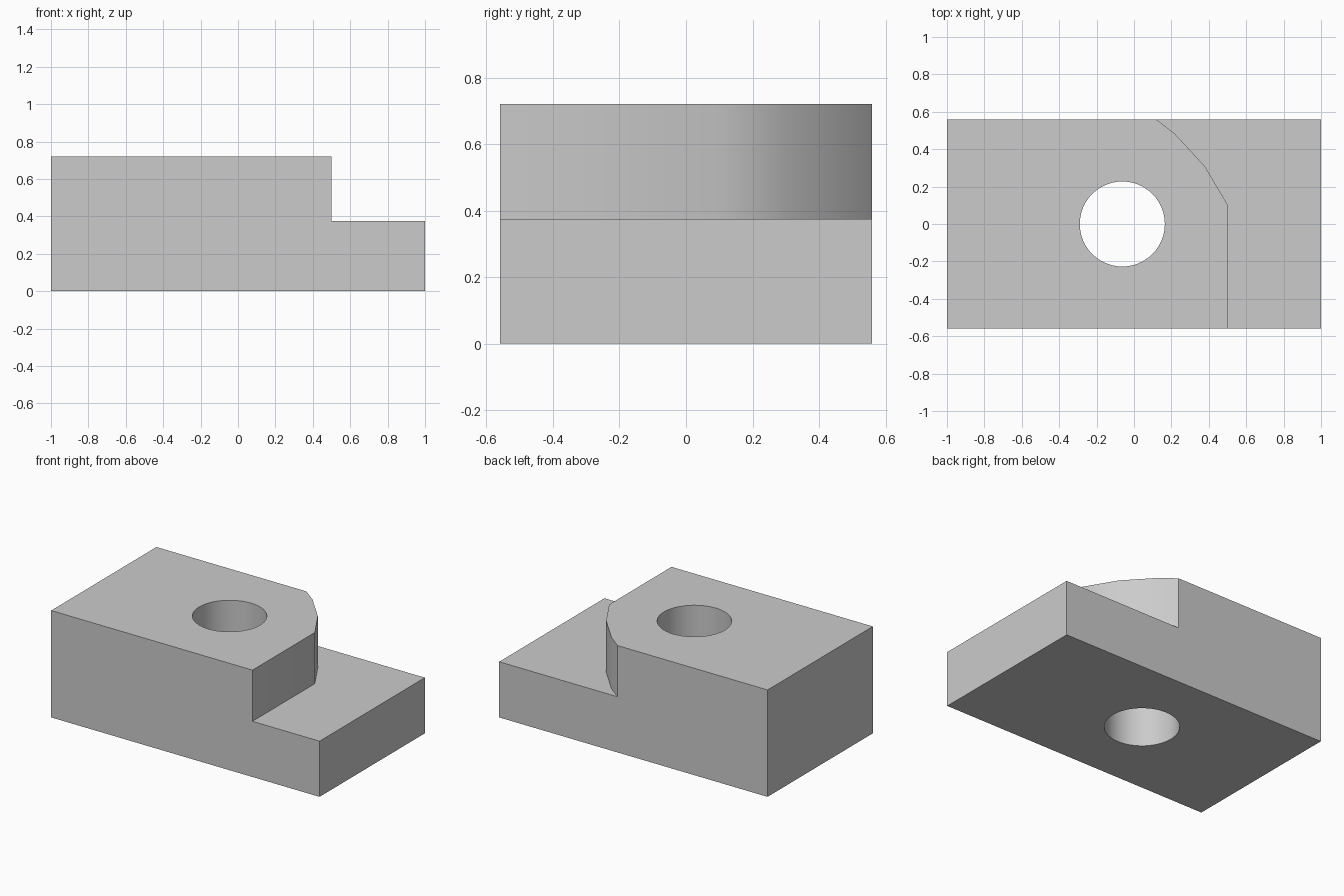
import bpy
import bmesh
from math import cos, sin, tau, radians

if "Cube" in bpy.data.objects:
    bpy.data.objects.remove(bpy.data.objects["Cube"], do_unlink=True)

LENGTH, DEPTH, HEIGHT = 2.0, 1.12, 0.72
STEP_Z, STEP_X = 0.375, 0.5
HOLE_X, HOLE_R, HOLE_SIDES = -0.0625, 0.2275, 48

grey = bpy.data.materials.new("plain grey")
grey.use_nodes = True
colour = (0.6, 0.6, 0.6, 1)
grey.diffuse_color = colour
grey.node_tree.nodes["Principled BSDF"].inputs["Base Color"].default_value = colour


def prism(name, outline, z0, z1):
    """Extrude a counter-clockwise xy outline from z0 to z1."""
    bm = bmesh.new()
    face = bm.faces.new([bm.verts.new((x, y, z0)) for x, y in outline])
    moved = bmesh.ops.extrude_face_region(bm, geom=[face])["geom"]
    for v in moved:
        if isinstance(v, bmesh.types.BMVert):
            v.co.z = z1
    bmesh.ops.recalc_face_normals(bm, faces=bm.faces)
    mesh = bpy.data.meshes.new(name)
    bm.to_mesh(mesh)
    bm.free()
    mesh.materials.append(grey)
    obj = bpy.data.objects.new(name, mesh)
    bpy.context.collection.objects.link(obj)
    return obj


def cut(target, cutter):
    """Subtract the cutter and remove it."""
    cutter.hide_render = True
    mod = target.modifiers.new("cut", "BOOLEAN")
    mod.operation = "DIFFERENCE"
    mod.solver = "EXACT"
    mod.object = cutter
    bpy.ops.object.modifier_apply(modifier=mod.name)
    bpy.data.objects.remove(cutter, do_unlink=True)


# Full block
hx, hy = LENGTH / 2, DEPTH / 2
block = prism("stepped_block", [(-hx, -hy), (hx, -hy), (hx, hy), (-hx, hy)], 0, HEIGHT)
bpy.ops.object.select_all(action="DESELECT")
bpy.context.view_layer.objects.active = block
block.select_set(True)

# Low step with a rounded inner wall towards the back
wall = [(0.03, 0.62), (0.118, hy), (0.217, 0.484), (0.38, 0.307), (STEP_X, 0.104), (STEP_X, -hy - 0.1)]
step = wall + [(hx + 0.1, -hy - 0.1), (hx + 0.1, 0.62)]
cut(block, prism("step_cutter", step, STEP_Z, HEIGHT + 0.1))

# Round through hole
ring = [(HOLE_X + HOLE_R * cos(tau * i / HOLE_SIDES), HOLE_R * sin(tau * i / HOLE_SIDES))
        for i in range(HOLE_SIDES)]
cut(block, prism("hole_cutter", ring, -0.1, HEIGHT + 0.1))

bpy.ops.object.shade_smooth_by_angle(angle=radians(35))
